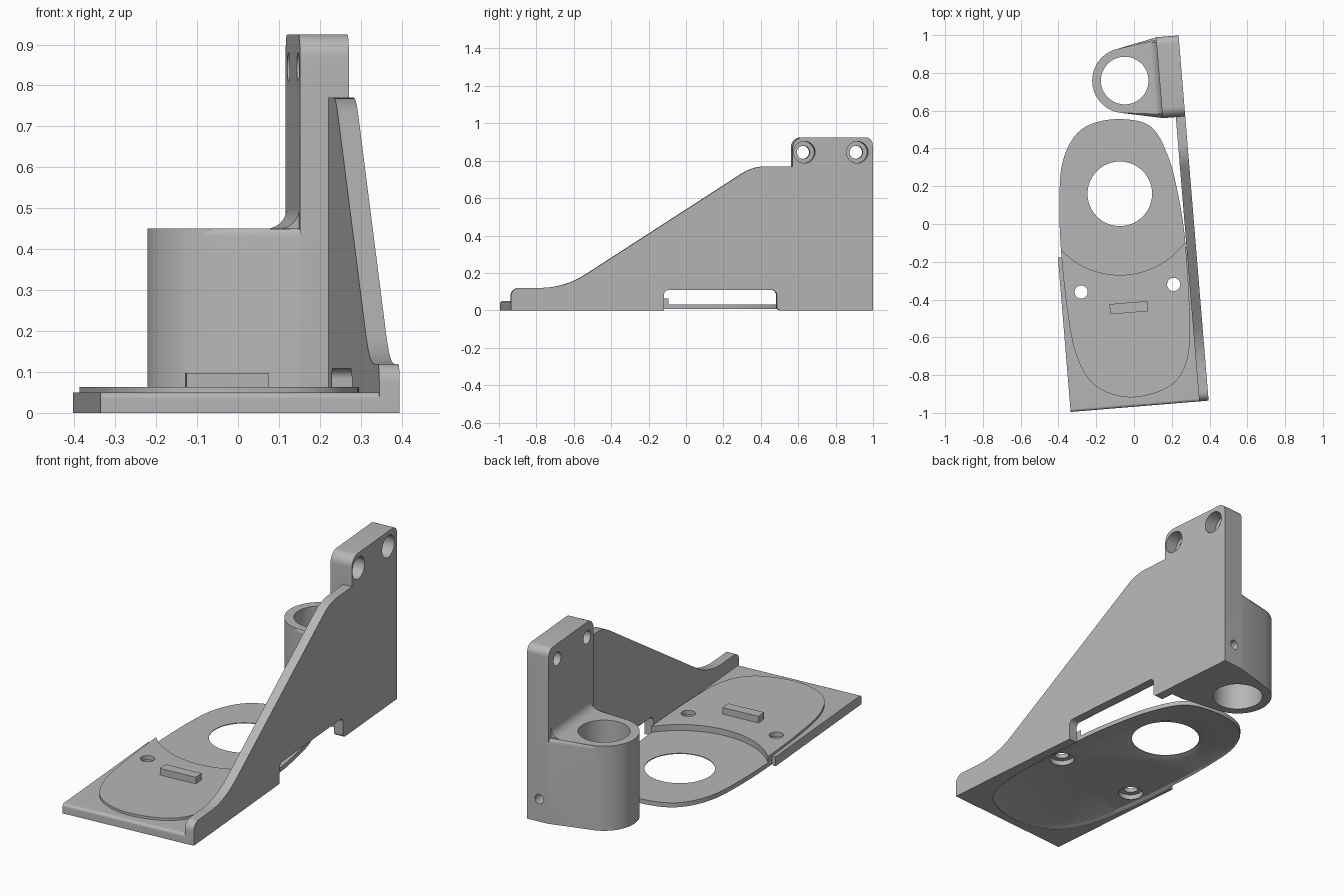
import bpy, bmesh
from math import radians, cos, sin, tau
from mathutils import Vector, Matrix
from mathutils.geometry import convex_hull_2d

if "Cube" in bpy.data.objects:
    bpy.data.objects.remove(bpy.data.objects["Cube"])

grey = bpy.data.materials.new("plain grey")
grey.use_nodes = True
grey.diffuse_color = (0.47, 0.47, 0.47, 1)
grey.node_tree.nodes["Principled BSDF"].inputs["Base Color"].default_value = (0.47, 0.47, 0.47, 1)

# The bracket is laid out squarely, then turned slightly about its front corner
TURN = Matrix.Translation((0.395, -0.935, 0)) @ Matrix.Rotation(radians(4.7), 4, 'Z')
STAY = Matrix.Identity(4)


def finish(bm, name, matrix):
    bmesh.ops.recalc_face_normals(bm, faces=bm.faces)
    bm.transform(matrix)
    mesh = bpy.data.meshes.new(name)
    bm.to_mesh(mesh)
    bm.free()
    mesh.materials.append(grey)
    ob = bpy.data.objects.new(name, mesh)
    bpy.context.collection.objects.link(ob)
    return ob


def loft(name, rings, matrix=STAY, bevel_test=None, bevel=0.02):
    """Closed solid through rings of equal point count."""
    bm = bmesh.new()
    loops = [[bm.verts.new(p) for p in ring] for ring in rings]
    n = len(loops[0])
    for a, b in zip(loops, loops[1:]):
        for i in range(n):
            j = (i + 1) % n
            bm.faces.new((a[i], a[j], b[j], b[i]))
    bm.faces.new(loops[0])
    bm.faces.new(loops[-1])
    if bevel_test:
        edges = [e for e in bm.edges if all(bevel_test(v.co) for v in e.verts)]
        bmesh.ops.bevel(bm, geom=edges, offset=bevel, segments=5, profile=0.5,
                        affect='EDGES', clamp_overlap=True)
    return finish(bm, name, matrix)


def prism_z(name, pts, z0, z1, matrix=STAY, **kw):
    return loft(name, [[(x, y, z) for x, y in pts] for z in (z0, z1)], matrix, **kw)


def prism_x(name, pts, x0, x1, **kw):
    return loft(name, [[(x, y, z) for y, z in pts] for x in (x0, x1)], TURN, **kw)


def rounded(corners, steps=8):
    """Polygon from (a, b, tangent length) corners, rounded where length > 0."""
    out = []
    for i, (a, b, t) in enumerate(corners):
        p = Vector((a, b))
        if not t:
            out.append(p)
            continue
        q = p + (Vector(corners[i - 1][:2]) - p).normalized() * t
        r = p + (Vector(corners[(i + 1) % len(corners)][:2]) - p).normalized() * t
        w = max(0.1, ((q + r) / 2 - p).length)
        k = (r - q).length / 2 / t          # rational weight gives a true arc
        for s in range(steps + 1):
            u = s / steps
            f, g, h = (1 - u) ** 2, 2 * u * (1 - u) * k, u * u
            out.append((q * f + p * g + r * h) / (f + g + h))
    return out


def circle(cx, cy, r, n=64):
    return [(cx + r * cos(tau * i / n), cy + r * sin(tau * i / n)) for i in range(n)]


def rod(centre, axis, r, depth, matrix=TURN):
    """Round cutter starting at centre and running along axis."""
    axis = Vector(axis)
    rot = axis.to_track_quat('Z', 'Y').to_matrix().to_4x4()
    place = matrix @ Matrix.Translation(centre) @ rot
    return prism_z("cutter", circle(0, 0, r, 40), 0, depth, place)


def combine(ob, other, operation):
    mod = ob.modifiers.new("join", 'BOOLEAN')
    mod.object, mod.operation, mod.solver = other, operation, 'EXACT'
    dg = bpy.context.evaluated_depsgraph_get()
    mesh = bpy.data.meshes.new_from_object(ob.evaluated_get(dg))
    ob.modifiers.clear()
    ob.data = mesh
    bpy.data.objects.remove(other)


def cut(ob, other):
    combine(ob, other, 'DIFFERENCE')


def join(ob, other):
    combine(ob, other, 'UNION')


def closed_curve(pts, steps=8):
    """Smooth closed curve through the points."""
    out, n = [], len(pts)
    P = [Vector(p) for p in pts]
    for i in range(n):
        a, b, c, d = (P[(i + k) % n] for k in (-1, 0, 1, 2))
        for s in range(steps):
            t = s / steps
            out.append(0.5 * (2 * b + (c - a) * t + (2 * a - 5 * b + 4 * c - d) * t * t
                              + (3 * b - a - 3 * c + d) * t ** 3))
    return out


# Base plate with a rounded front edge
base = prism_x("base_plate", rounded([(0, 0, 0), (0.82, 0, 0), (0.82, 0.05, 0), (0, 0.05, 0.015)]),
               -0.733, -0.05)

# Oval pad: raised at the front, thin behind the arc, hollowed underneath
oval = closed_curve([(-0.06, 0.555), (-0.21, 0.535), (-0.31, 0.47), (-0.375, 0.34), (-0.394, 0.17),
                     (-0.388, -0.12), (-0.35, -0.48), (-0.3, -0.71), (-0.2, -0.86), (-0.02, -0.918),
                     (0.18, -0.865), (0.275, -0.74), (0.296, -0.52), (0.272, -0.1),
                     (0.235, 0.15), (0.18, 0.36), (0.09, 0.515)])
mid = Vector((-0.05, -0.2))


def scaled(k, z):
    return [(*(mid + (p - mid) * k), z) for p in oval]


join(base, prism_z("oval_pad", oval, 0.001, 0.063))
cut(base, loft("cutter", [scaled(1.015, -0.02), scaled(1.015, 0.004), scaled(0.965, 0.014)]))
HX, HY = -0.075, 0.16
cut(base, prism_z("cutter", circle(HX, HY, 0.43, 128), 0.031, 0.2))
cut(base, loft("cutter", [[(x, y, z) for x, y in circle(HX, HY, r)]
                          for r, z in ((0.206, -0.02), (0.206, 0.014), (0.171, 0.027), (0.171, 0.2))]))
for x, y in ((-0.28, -0.36), (0.21, -0.32)):
    cut(base, rod((x, y, -0.1), (0, 0, 1), 0.035, 0.3, STAY))
    cut(base, rod((x, y, -0.1), (0, 0, 1), 0.062, 0.14, STAY))

# Small raised key on the pad
key_place = Matrix.Translation((-0.027, -0.443, 0)) @ Matrix.Rotation(radians(4.7), 4, 'Z')
key = prism_z("locating_key", [(-0.101, -0.027), (0.101, -0.027), (0.101, 0.027), (-0.101, 0.027)],
              0.055, 0.098, key_place)

# Side wall with sloping top and a slot along its foot
wall = prism_x("side_wall", rounded([
    (0, 0, 0), (0.82, 0, 0), (0.82, 0.108, 0.025), (1.425, 0.108, 0.025), (1.425, 0, 0.02),
    (1.94, 0, 0), (1.94, 0.77, 0), (1.3, 0.77, 0.07), (0.29, 0.12, 0.13), (0, 0.12, 0.045)]),
    -0.05, 0)

# Upright mounting block, inner edges rounded
block = prism_x("mounting_block", rounded([
    (1.51, 0, 0), (1.94, 0, 0), (1.94, 0.925, 0.04), (1.51, 0.925, 0.055)]), -0.12, 0,
    bevel_test=lambda c: c.x < -0.1 and c.z > 0.1)

# Round clamp boss merging into the block, with a fillet on top
BX, BY = -0.304, 1.725
plan = circle(BX, BY, 0.172) + [(-0.12, 1.939), (-0.12, 1.511), (-0.06, 1.511), (-0.06, 1.939)]
plan = [plan[i] for i in convex_hull_2d([Vector(p) for p in plan])]
boss = prism_z("clamp_boss", plan, 0, 0.45, TURN, bevel_test=lambda c: c.z > 0.4)
R = 0.05
arc = [(-0.12 - R + R * sin(a), 0.45 + R - R * cos(a)) for a in (tau / 4 * i / 8 for i in range(9))]
arc += [(-0.1, 0.45 + R), (-0.1, 0.43), (-0.12 - R, 0.43)]
fillet = loft("fillet", [[(x, y, z) for x, z in arc] for y in (1.535, 1.915)], TURN)

join(block, boss)
join(block, fillet)
join(wall, block)
wall.name = "wall_and_clamp"

# Clamp bore, counterbored mounting holes and set-screw hole
cut(wall, prism_z("cutter", circle(BX, BY, 0.126), -0.1, 0.47, TURN))
for y in (1.573, 1.857):
    cut(wall, rod((-0.3, y, 0.845), (1, 0, 0), 0.035, 0.4))
    cut(wall, rod((-0.07, y, 0.845), (1, 0, 0), 0.058, 0.2))
cut(wall, rod((-0.068, 2.0, 0.12), (0, -1, 0), 0.025, 0.2))

# Smooth the curved surfaces, keep edges sharp
for ob in (base, key, wall):
    bpy.ops.object.select_all(action='DESELECT')
    ob.select_set(True)
    bpy.context.view_layer.objects.active = ob
    bpy.ops.object.shade_smooth_by_angle(angle=radians(30))
